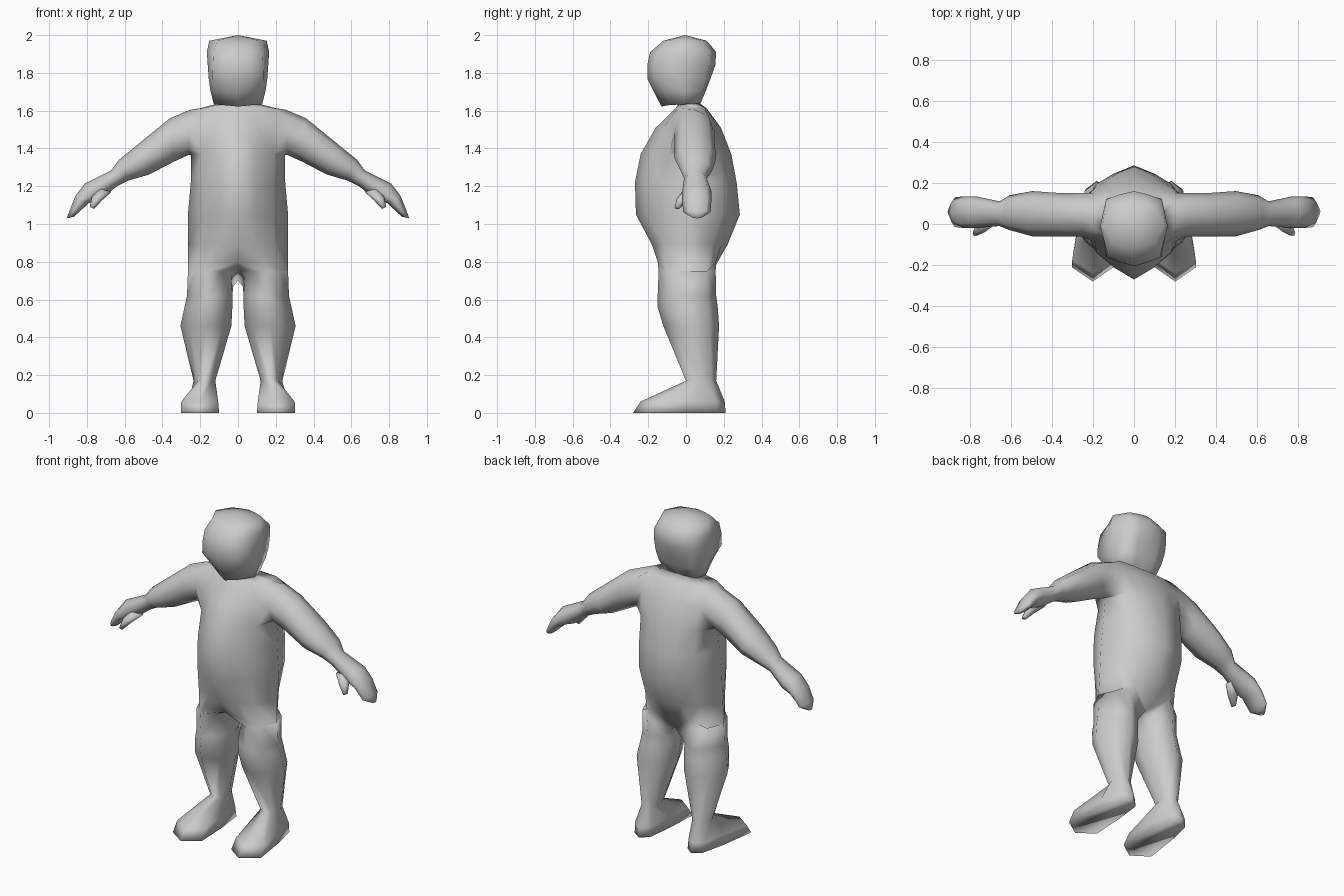
import bpy, bmesh, math
from mathutils import Vector

clay = bpy.data.materials.new("plain grey")
clay.diffuse_color = (0.6, 0.6, 0.6, 1)


def half_row(z_front, z_back, f, b, w, fo, bo):
    """Seven points round one side of the body, from centre front to centre back."""
    pts = [(0, f), (fo[0] * 0.52, f + 0.42 * (fo[1] - f)), fo, (w, (fo[1] + bo[1]) / 2),
           bo, (bo[0] * 0.52, b + 0.42 * (bo[1] - b)), (0, b)]
    return [(x, y, z_front + (z_back - z_front) * i / 6) for i, (x, y) in enumerate(pts)]


def level(z, x0, x1, y0, y1):
    """Horizontal eight-point leg ring starting at the front."""
    cx, w = (x0 + x1) / 2, (x1 - x0) / 2
    cy, d = (y0 + y1) / 2, (y1 - y0) / 2
    shape = ((0, -1), (0.6, -0.63), (1, 0), (0.6, 0.68),
             (0, 1), (-0.68, 0.7), (-1, 0), (-0.68, -0.68))
    return [(cx + w * u, cy + d * v, z) for u, v in shape]


def limb(top, bottom, y0, y1):
    """Eight-point ring across a limb, from its top and bottom points."""
    t, b = Vector((top[0], 0, top[1])), Vector((bottom[0], 0, bottom[1]))
    mid, half = (t + b) / 2, (t - b) / 2
    ring = []
    for k in range(8):
        a = k * math.pi / 4
        p = mid + half * math.cos(a)
        p.y = (y0 + y1) / 2 + (y1 - y0) / 2 * math.sin(a)
        ring.append(p)
    return ring


def extrude_rings(bm, row, rings):
    """Continue a closed loop of vertices through more rings and close the end."""
    for ring in rings:
        new = [bm.verts.new(p) for p in ring]
        for i in range(len(row)):
            j = (i + 1) % len(row)
            bm.faces.new((row[i], row[j], new[j], new[i]))
        row = new
    bm.faces.new(row)


def finish(bm, name):
    """Mirror the half, weld the middle and shade it smooth."""
    bmesh.ops.mirror(bm, geom=bm.verts[:] + bm.edges[:] + bm.faces[:],
                     axis='X', merge_dist=0.0001)
    bmesh.ops.remove_doubles(bm, verts=bm.verts[:], dist=0.0001)
    bmesh.ops.recalc_face_normals(bm, faces=bm.faces[:])
    for face in bm.faces:
        face.smooth = True
    mesh = bpy.data.meshes.new(name)
    bm.to_mesh(mesh)
    bm.free()
    mesh.materials.append(clay)
    bpy.context.collection.objects.link(bpy.data.objects.new(name, mesh))


bm = bmesh.new()

# Head, neck and round torso: z front, z back, front, back, half width, corners
rows = [half_row(*r) for r in (
    (1.970, 1.970, -0.12, 0.11, 0.152, (0.11, -0.09), (0.10, 0.08)),
    (1.910, 1.910, -0.19, 0.16, 0.165, (0.130, -0.142), (0.135, 0.12)),
    (1.840, 1.840, -0.205, 0.155, 0.160, (0.133, -0.16), (0.135, 0.122)),
    (1.770, 1.770, -0.205, 0.130, 0.155, (0.135, -0.160), (0.135, 0.108)),
    (1.700, 1.710, -0.17, 0.107, 0.146, (0.112, -0.12), (0.125, 0.092)),
    (1.622, 1.645, -0.13, 0.080, 0.128, (0.078, -0.085), (0.108, 0.062)),
    (1.640, 1.638, -0.04, 0.075, 0.100, (0.07, -0.02), (0.08, 0.06)),
    (1.612, 1.612, -0.055, 0.11, 0.205, (0.19, -0.03), (0.19, 0.10)),
    (1.510, 1.510, -0.16, 0.185, 0.230, (0.20, -0.065), (0.20, 0.15)),
    (1.370, 1.370, -0.24, 0.24, 0.248, (0.19, -0.09), (0.19, 0.175)),
    (1.220, 1.220, -0.27, 0.268, 0.250, (0.183, -0.135), (0.19, 0.19)),
    (1.050, 1.050, -0.265, 0.285, 0.265, (0.182, -0.14), (0.19, 0.19)),
    (0.890, 0.890, -0.18, 0.22, 0.264, (0.19, -0.115), (0.183, 0.142)),
    (0.800, 0.700, -0.13, 0.11, 0.264, (0.195, -0.105), (0.195, 0.108)))]
# Hips run level with the belly and the seat
for i, y in ((1, -0.15), (5, 0.16)):
    rows[-1][i] = (0.13, y, 0.80)
grid = [[bm.verts.new(p) for p in row] for row in rows]
SHOULDER = 7
for r in range(len(grid) - 1):
    for c in range(6):
        if r in (SHOULDER, SHOULDER + 1) and c in (2, 3):
            continue    # arm opening
        bm.faces.new((grid[r][c], grid[r][c + 1], grid[r + 1][c + 1], grid[r + 1][c]))
crown = bm.verts.new((0, -0.005, 2.0))
for c in range(6):
    bm.faces.new((grid[0][c], grid[0][c + 1], crown))

# Arm and mitten hand: top point, bottom point, front, back
s = SHOULDER
opening = [grid[r][c] for r, c in ((s, 3), (s, 4), (s + 1, 4), (s + 2, 4),
                                   (s + 2, 3), (s + 2, 2), (s + 1, 2), (s, 2))]
arm = [((0.25, 1.606), (0.262, 1.365), -0.06, 0.15),
       ((0.36, 1.56), (0.34, 1.33), -0.06, 0.15),
       ((0.52, 1.43), (0.47, 1.262), -0.06, 0.16),
       ((0.63, 1.34), (0.58, 1.23), -0.03, 0.14),
       ((0.67, 1.285), (0.64, 1.20), -0.01, 0.11),
       ((0.81, 1.215), (0.73, 1.13), -0.02, 0.135),
       ((0.86, 1.15), (0.79, 1.11), -0.02, 0.135),
       ((0.892, 1.07), (0.85, 1.055), -0.015, 0.13),
       ((0.907, 1.03), (0.87, 1.038), 0.035, 0.085)]
extrude_rings(bm, opening, [limb(*r) for r in arm])
bm.verts.remove(grid[s + 1][3])

# Leg and foot, growing from the hips and crotch
crotch = bm.verts.new((0, 0.0, 0.765))
hip = grid[-1]
thigh = level(0.75, 0.055, 0.265, -0.145, 0.157)
thigh[5:7] = [(0.025, 0.11, 0.67), (0.035, 0.0, 0.73)]
leg = [thigh,
       level(0.62, 0.03, 0.27, -0.15, 0.16),
       level(0.56, 0.03, 0.283, -0.15, 0.168),
       level(0.46, 0.035, 0.305, -0.12, 0.175),
       level(0.17, 0.12, 0.235, 0.0, 0.16)]
toe_top = [(0.20, -0.24), (0.30, -0.17), (0.262, 0.02), (0.24, 0.16),
           (0.18, 0.205), (0.13, 0.16), (0.115, 0.0), (0.105, -0.17)]
sole = [(0.20, -0.28), (0.303, -0.21), (0.27, 0.02), (0.235, 0.17),
        (0.18, 0.21), (0.13, 0.17), (0.11, 0.0), (0.10, -0.21)]
leg.append([(x, y, 0.06) for x, y in toe_top])
leg.append([(x, y, 0.0) for x, y in sole])
extrude_rings(bm, hip[1:] + [crotch, hip[0]], leg)
finish(bm, "body")

# Thumbs
bm = bmesh.new()
thumb = [((0.74, 1.19), (0.67, 1.17), -0.015, 0.05),
         ((0.775, 1.14), (0.72, 1.125), -0.05, 0.01),
         ((0.785, 1.09), (0.762, 1.08), -0.06, -0.03)]
rings = [limb(*r) for r in thumb]
base = [bm.verts.new(p) for p in rings[0]]
bm.faces.new(base)
extrude_rings(bm, base, rings[1:])
finish(bm, "thumbs")
